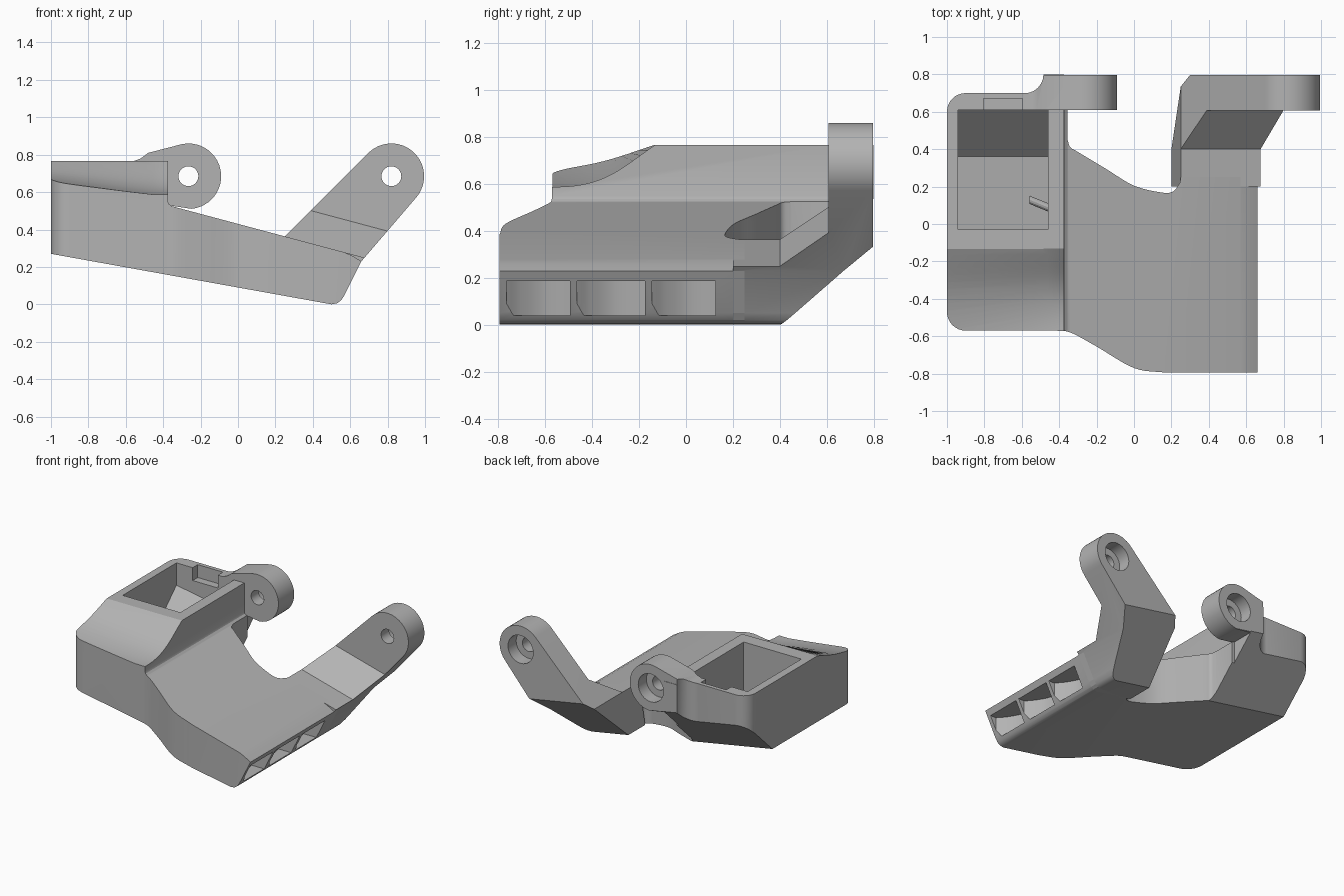
import bpy, bmesh, math
from mathutils import Vector

cube = bpy.data.objects.get("Cube")
if cube:
    bpy.data.objects.remove(cube, do_unlink=True)

grey = bpy.data.materials.new("satin grey")
grey.use_nodes = True
colour = (0.45, 0.45, 0.45, 1)
grey.diffuse_color = colour
grey.node_tree.nodes["Principled BSDF"].inputs["Base Color"].default_value = colour


def deck_z(x):
    return 0.43 - 0.267 * x


def base_z(x):
    return 0.09 - 0.18 * x


def loft(name, rings):
    """Closed solid through matching rings of points."""
    bm = bmesh.new()
    rows = [[bm.verts.new(p) for p in ring] for ring in rings]
    n = len(rows[0])
    for r, s in zip(rows, rows[1:]):
        for i in range(n):
            bm.faces.new((r[i], r[(i + 1) % n], s[(i + 1) % n], s[i]))
    bm.faces.new(rows[0])
    bm.faces.new(rows[-1][::-1])
    bmesh.ops.recalc_face_normals(bm, faces=bm.faces)
    me = bpy.data.meshes.new(name)
    bm.to_mesh(me)
    bm.free()
    me.materials.append(grey)
    ob = bpy.data.objects.new(name, me)
    bpy.context.collection.objects.link(ob)
    return ob


def prism(name, pts, axis, a, b, lift=None):
    """Extrude a 2D profile along an axis; lift shears it in z along x."""
    def place(p, t):
        if axis == "x":
            return (t, p[0], p[1] + (lift(t) if lift else 0))
        return (p[0], t, p[1]) if axis == "y" else (p[0], p[1], t)
    return loft(name, [[place(p, t) for p in pts] for t in (a, b)])


def arc(cx, cy, r, start, end, n=24):
    angles = [math.radians(start + (end - start) * i / n) for i in range(n + 1)]
    return [(cx + r * math.cos(t), cy + r * math.sin(t)) for t in angles]


def smooth(points, n=6):
    """Smooth curve through a few points."""
    p = [Vector(q) for q in points]
    p = [2 * p[0] - p[1]] + p + [2 * p[-1] - p[-2]]
    out = []
    for a, b, c, d in zip(p, p[1:], p[2:], p[3:]):
        for i in range(n):
            t = i / n
            out.append(tuple(0.5 * (2 * b + (c - a) * t + (2 * a - 5 * b + 4 * c - d) * t * t
                                    + (3 * b - a - 3 * c + d) * t ** 3)))
    return out + [tuple(points[-1])]


def combine(target, tool, operation="DIFFERENCE"):
    mod = target.modifiers.new("combine", "BOOLEAN")
    mod.operation, mod.object, mod.solver = operation, tool, "EXACT"
    bpy.context.view_layer.objects.active = target
    bpy.ops.object.modifier_apply(modifier=mod.name)
    bpy.data.objects.remove(tool, do_unlink=True)


# Block and sloping deck: front profile trimmed to the plan outline
toe = [(0.66, 0.23), (0.57, 0.05), (0.55, 0.02), (0.53, 0.006), (0.5, 0.0)]
body = prism("bracket_body", [(-1, base_z(-1)), (-1, 0.767), (-0.375, 0.767), (-0.375, 0.55),
             (-0.37, 0.537), (-0.355, 0.525), (0.57, deck_z(0.57)), (0.61, 0.26)] + toe, "y", -1, 1)
plan = arc(-0.9, -0.47, 0.1, 180, 270, 8)
plan += smooth([(-0.42, -0.57), (-0.34, -0.58), (-0.2, -0.655), (0, -0.77), (0.17, -0.795)])
plan += [(0.7, -0.795), (0.7, 0.25), (0.25, 0.25)]
plan += smooth([(0.245, 0.22), (0.21, 0.175), (0.15, 0.168), (0, 0.205), (-0.15, 0.295),
                (-0.3, 0.385), (-0.34, 0.41), (-0.355, 0.45)])
plan += [(-0.355, 0.62), (-0.375, 0.62), (-0.375, 0.8), (-0.585, 0.8), (-0.585, 0.7)]
plan += arc(-0.9, 0.6, 0.1, 90, 180, 8)
combine(body, prism("plan_trim", plan, "z", -1, 2), "INTERSECT")

# Long arm with a rising step and a round ear
arm = prism("arm", [(0.2, base_z(0.2)), (0.25, deck_z(0.25))] + arc(0.82, 0.685, 0.175, 135, -40) + toe,
            "y", 0.2, 0.797)
combine(arm, prism("arm_step", [(-1, 0), (0.4, 0), (0.607, 0.175), (0.607, 2), (-1, 2)],
                   "x", -0.5, 1.5, deck_z))
combine(body, arm, "UNION")

# Short ear behind the block
ear = prism("short_ear", [(-0.56, 0.5), (-0.56, 0.765), (-0.52, 0.78), (-0.48, 0.81)]
            + arc(-0.265, 0.685, 0.175, 108, -85) + [(-0.375, 0.53)], "y", 0.61, 0.797)
combine(body, ear, "UNION")
combine(body, prism("ear_fillet", arc(-0.585, 0.8, 0.101, 0, 345, 23), "z", -1, 2))

# Slanted underside at the rear
combine(body, prism("rear_chamfer", [(0.4, 0), (0.4, -1), (1, -1), (1, 0.57)], "x", -1.5, 1.5, base_z))

# Curved slope on the front of the block
outer = smooth([(-0.7, 0.65), (-0.57, 0.66), (-0.35, 0.7), (-0.13, 0.768)])
inner = smooth([(-0.7, 0.59), (-0.48, 0.592), (-0.32, 0.64), (-0.13, 0.768)])
rings = [[(x, y, z) for y, z in curve + [(-0.13, 1.2), (-0.7, 1.2)]]
         for x, curve in ((-1.02, outer), (-0.46, inner), (-0.3, inner))]
combine(body, loft("front_slope", rings))

# Deep pocket with a sloping rear wall, and a shallow notch behind it
combine(body, prism("pocket", [(-0.03, 0.1), (0.36, 0.1), (0.61, 0.34), (0.61, 1.5), (-0.03, 1.5)],
                    "x", -0.94, -0.46, base_z))
combine(body, prism("notch", [(0.55, 0.67), (0.67, 0.67), (0.67, 1), (0.55, 1)], "x", -0.805, -0.595))

# Three scooped recesses under the side edge
for y0, y1 in ((-0.765, -0.495), (-0.465, -0.175), (-0.145, 0.125)):
    scoop = smooth([(0.59, y0), (0.54, y0 + 0.06), (0.49, y0 + 0.15), (0.46, y1)])
    combine(body, prism("recess", scoop + [(0.9, y1), (0.9, y0)], "z", 0.04, 0.187))

# Bolt holes with counterbores at the rear
for x in (-0.265, 0.82):
    for r, start in ((0.053, 0.5), (0.105, 0.7)):
        combine(body, prism("bolt_hole", arc(x, 0.685, r, 0, 348.75, 31), "y", start, 1))

# Small peg inside the pocket
peg = loft("pocket_peg", [[(x, y + 0.022 * math.cos(t * math.pi / 6), 0.32 + 0.022 * math.sin(t * math.pi / 6))
                          for t in range(12)] for x, y in ((-0.56, 0.13), (-0.45, 0.085))])

for ob in (body, peg):
    bpy.ops.object.select_all(action="DESELECT")
    ob.select_set(True)
    bpy.context.view_layer.objects.active = ob
    bpy.ops.object.shade_smooth_by_angle(angle=math.radians(25))
